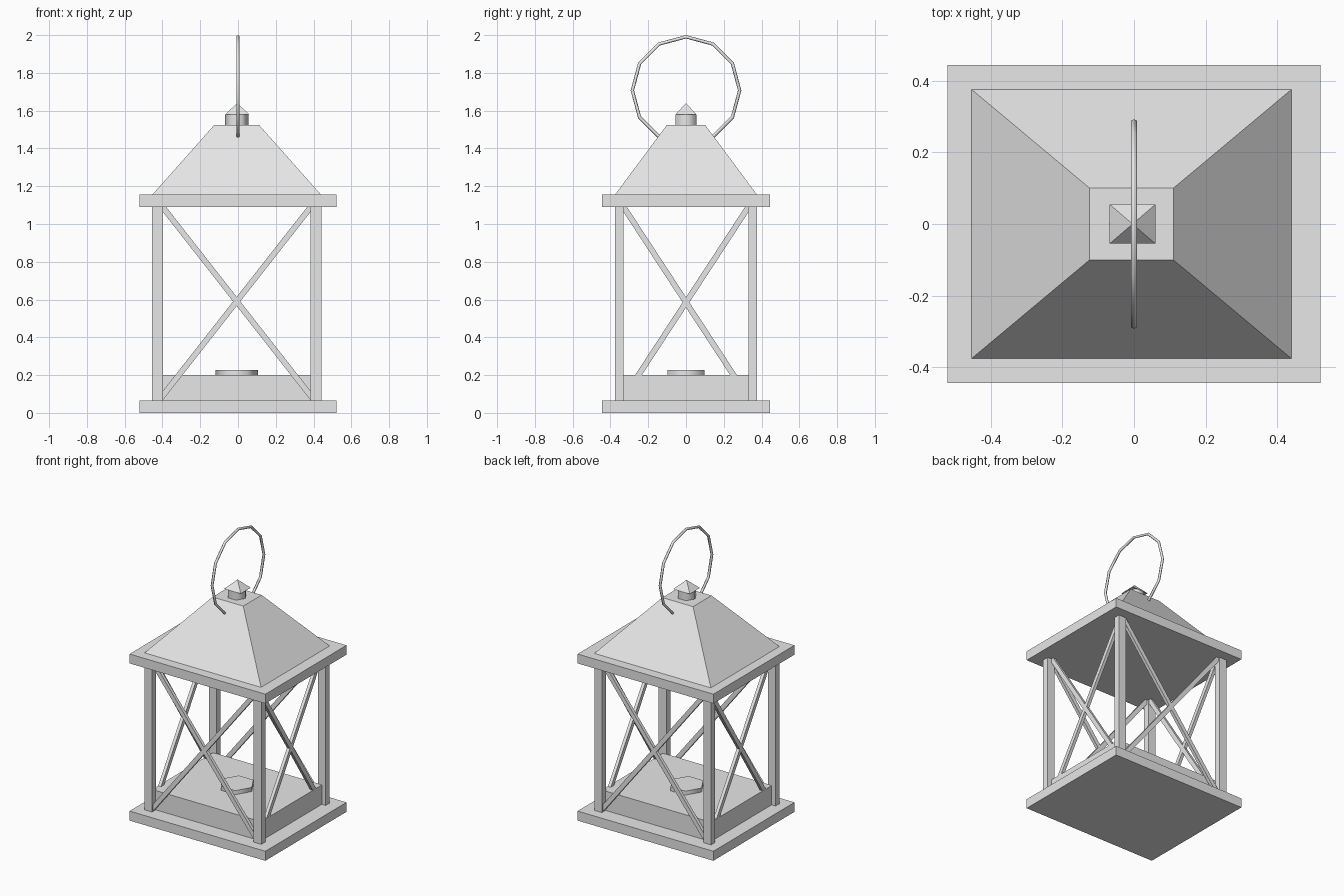
import bpy, bmesh, math
from mathutils import Matrix, Vector

if "Cube" in bpy.data.objects:
    bpy.data.objects.remove(bpy.data.objects["Cube"], do_unlink=True)

metal = bpy.data.materials.new("light_grey")
metal.use_nodes = True
grey = (0.8, 0.8, 0.8, 1)
metal.diffuse_color = grey
metal.node_tree.nodes["Principled BSDF"].inputs["Base Color"].default_value = grey

CX = -0.007  # the frame sits slightly off the plates


def finish(name, bm):
    mesh = bpy.data.meshes.new(name)
    bm.to_mesh(mesh)
    bm.free()
    mesh.materials.append(metal)
    obj = bpy.data.objects.new(name, mesh)
    bpy.context.collection.objects.link(obj)
    return obj


def smooth(obj, degrees):
    bpy.ops.object.select_all(action='DESELECT')
    obj.select_set(True)
    bpy.context.view_layer.objects.active = obj
    bpy.ops.object.shade_smooth_by_angle(angle=math.radians(degrees))


def frustum(name, cx, z0, z1, bottom, top):
    """Box from z0 to z1 whose top may be a different half-size."""
    bm = bmesh.new()
    bmesh.ops.create_cube(bm, size=2)
    for v in bm.verts:
        hx, hy = top if v.co.z > 0 else bottom
        v.co = (cx + v.co.x * hx, v.co.y * hy, z1 if v.co.z > 0 else z0)
    bmesh.ops.remove_doubles(bm, verts=bm.verts, dist=0.0001)
    return finish(name, bm)


def box(name, cx, z0, z1, half):
    return frustum(name, cx, z0, z1, half, half)


def hexagon(name, radius, z0, z1):
    bm = bmesh.new()
    turn = Matrix.Rotation(math.radians(30), 4, 'Z')
    bmesh.ops.create_cone(bm, cap_ends=True, segments=6, radius1=radius,
                          radius2=radius, depth=z1 - z0,
                          matrix=Matrix.Translation((CX, 0, (z0 + z1) / 2)) @ turn)
    # keep corners pointing along x
    if max(v.co.x for v in bm.verts) - CX < radius * 0.95:
        bmesh.ops.rotate(bm, verts=bm.verts, cent=(CX, 0, 0),
                         matrix=Matrix.Rotation(math.radians(30), 3, 'Z'))
    smooth(finish(name, bm), 65)


def brace(name, start, end, width, depth):
    """Flat bar between two points, its depth facing out of the frame."""
    a, b = Vector(start), Vector(end)
    along = (b - a).normalized()
    out = Vector((0, 1, 0)) if abs(along.y) < 0.001 else Vector((1, 0, 0))
    side = along.cross(out)
    turn = Matrix((side, out, along)).transposed().to_4x4()
    size = Matrix.Diagonal((width, depth, (b - a).length, 1))
    bm = bmesh.new()
    bmesh.ops.create_cube(bm, size=1, matrix=Matrix.Translation((a + b) / 2) @ turn @ size)
    bmesh.ops.recalc_face_normals(bm, faces=bm.faces)
    finish(name, bm)


# plates, plinth and roof
box("base_plate", 0, 0, 0.066, (0.521, 0.444))
box("top_plate", 0, 1.09, 1.155, (0.521, 0.444))
box("inner_plinth", CX, 0.066, 0.2, (0.418, 0.335))
frustum("roof", CX, 1.155, 1.525, (0.447, 0.376), (0.118, 0.101))

# corner posts
for sx, lr in ((1, "left"), (-1, "right")):
    for sy, fb in ((-1, "front"), (1, "back")):
        post = box(f"{fb}_{lr}_post", CX + sx * 0.419, 0.066, 1.09, (0.029, 0.022))
        post.location.y = sy * 0.353

# crossed braces on all four sides
for s, fb, lr in ((-1, "front", "right"), (1, "back", "left")):
    for d, way in ((1, "rising"), (-1, "falling")):
        brace(f"{fb}_{way}_brace", (CX - d * 0.4, s * 0.353, 0.08),
              (CX + d * 0.4, s * 0.353, 1.1), 0.03, 0.022)
        brace(f"{lr}_{way}_brace", (CX + s * 0.406, -d * 0.337, 0.07),
              (CX + s * 0.406, d * 0.337, 1.1), 0.03, 0.022)

# candle, finial and carrying ring
hexagon("candle", 0.113, 0.2, 0.228)
hexagon("finial_neck", 0.063, 1.525, 1.58)
frustum("finial_cap", CX + 0.003, 1.58, 1.64, (0.064, 0.055), (0, 0))

bpy.ops.mesh.primitive_torus_add(major_segments=12, minor_segments=6,
                                 major_radius=0.284, minor_radius=0.009,
                                 location=(0, 0, 1.707),
                                 rotation=(0, math.pi / 2, 0))
ring = bpy.context.object
ring.name = "carrying_ring"
ring.data.materials.append(metal)
smooth(ring, 65)
